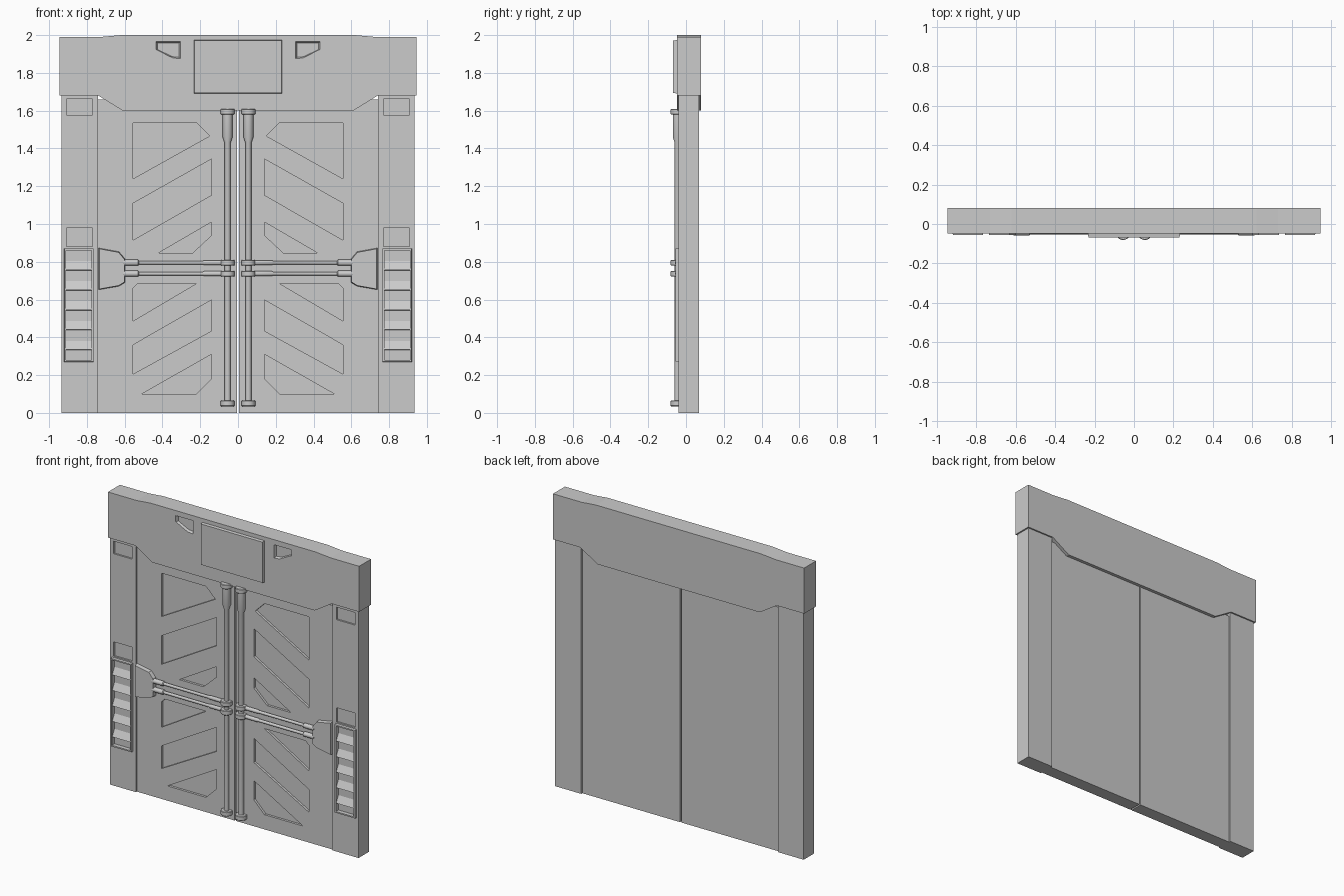
import bpy, bmesh, math
from mathutils import Matrix

if "Cube" in bpy.data.objects:
    bpy.data.objects.remove(bpy.data.objects["Cube"])


def finish(name, bm, mirror=False):
    bmesh.ops.recalc_face_normals(bm, faces=bm.faces)
    me = bpy.data.meshes.new(name)
    bm.to_mesh(me)
    bm.free()
    ob = bpy.data.objects.new(name, me)
    bpy.context.collection.objects.link(ob)
    if mirror:
        ob.modifiers.new("mirror", 'MIRROR').use_mirror_merge = False
    return ob


def add_prism(bm, pts, y0, y1, inset=0.0):
    """Extrude an (x, z) outline from y0 to y1; inset shrinks the y0 end."""
    cx = sum(p[0] for p in pts) / len(pts)
    cz = sum(p[1] for p in pts) / len(pts)
    w = max(p[0] for p in pts) - min(p[0] for p in pts)
    h = max(p[1] for p in pts) - min(p[1] for p in pts)
    sx, sz = 1 - 2 * inset / w, 1 - 2 * inset / h
    a = [bm.verts.new((cx + (x - cx) * sx, y0, cz + (z - cz) * sz)) for x, z in pts]
    b = [bm.verts.new((x, y1, z)) for x, z in pts]
    bm.faces.new(a)
    bm.faces.new(b[::-1])
    for i in range(len(pts)):
        j = (i + 1) % len(pts)
        bm.faces.new((a[j], a[i], b[i], b[j]))


def prisms(name, outlines, y0, y1, inset=0.0, mirror=False):
    bm = bmesh.new()
    for pts in outlines:
        add_prism(bm, pts, y0, y1, inset)
    return finish(name, bm, mirror)


def rect(x0, x1, z0, z1):
    return [(x0, z0), (x1, z0), (x1, z1), (x0, z1)]


def cut(ob, cutter):
    """Subtract the cutter before any mirroring, then delete it."""
    m = ob.modifiers.new("cut", 'BOOLEAN')
    m.operation, m.solver, m.object = 'DIFFERENCE', 'EXACT', cutter
    bpy.context.view_layer.objects.active = ob
    bpy.ops.object.modifier_move_to_index(modifier="cut", index=0)
    bpy.ops.object.modifier_apply(modifier="cut")
    bpy.data.objects.remove(cutter)


def lathe(name, profile, matrix, sides=20):
    """Revolve (radius, height) about z, place it and mirror it to both sides."""
    bm = bmesh.new()
    rings = [[bm.verts.new((r * math.cos(t), r * math.sin(t), h))
              for t in (2 * math.pi * i / sides for i in range(sides))]
             for r, h in profile]
    for lo, hi in zip(rings, rings[1:]):
        for i in range(sides):
            j = (i + 1) % sides
            bm.faces.new((lo[i], lo[j], hi[j], hi[i]))
    bm.faces.new(rings[0][::-1])
    bm.faces.new(rings[-1])
    bm.transform(matrix)
    ob = finish(name, bm, True)
    bpy.ops.object.select_all(action='DESELECT')
    ob.select_set(True)
    bpy.context.view_layer.objects.active = ob
    bpy.ops.object.shade_smooth_by_angle(angle=math.radians(35))
    return ob


# Header beam with two recessed vents
half = [(0.61, 1.60), (0.74, 1.68), (0.945, 1.68), (0.945, 1.99), (0.73, 1.99), (0.62, 2.0)]
header = prisms("header", [half + [(-x, z) for x, z in half[::-1]]], -0.048, 0.08)
vent = [(0.30, 1.97), (0.44, 1.97), (0.44, 1.925), (0.345, 1.875), (0.30, 1.87)]
cut(header, prisms("vent_cutter", [vent, [(-x, z) for x, z in vent[::-1]]], -0.03, -0.06, 0.012))

# Raised plate on the header
prisms("header_plate", [rect(-0.235, 0.235, 1.69, 1.975)], -0.068, -0.04, 0.004)

# Door leaves with slanted recesses
door = prisms("door_leaf", [rect(0.005, 0.75, 0, 1.66)], -0.03, 0.058, mirror=True)
recesses = [
    [(0.22, 1.535), (0.555, 1.535), (0.555, 1.24), (0.15, 1.466)],
    [(0.14, 1.344), (0.555, 1.11), (0.555, 0.915), (0.14, 1.153)],
    [(0.14, 1.01), (0.42, 0.847), (0.24, 0.847), (0.14, 0.94)],
    [(0.22, 0.685), (0.53, 0.685), (0.555, 0.66), (0.555, 0.487)],
    [(0.14, 0.598), (0.555, 0.36), (0.555, 0.206), (0.14, 0.434)],
    [(0.14, 0.31), (0.51, 0.10), (0.22, 0.10), (0.14, 0.18)],
]
cut(door, prisms("recess_cutter", recesses, -0.05, -0.014))

# Side pillars with shallow pockets
pillar = prisms("pillar", [rect(0.74, 0.935, 0, 1.70)], -0.04, 0.07, mirror=True)
pockets = [rect(0.77, 0.907, 1.577, 1.662), rect(0.77, 0.907, 0.88, 0.978),
           rect(0.775, 0.91, 0.28, 0.86)]
cut(pillar, prisms("pocket_cutter", pockets, -0.06, -0.028))

# Louver frame around the lower pocket
frame = prisms("louver_frame", [rect(0.763, 0.921, 0.268, 0.872)], -0.056, -0.035, 0.003, True)
cut(frame, prisms("frame_cutter", [rect(0.775, 0.91, 0.28, 0.86)], -0.08, -0.01))

# Sloped louver slats
bm = bmesh.new()
for i in range(5):
    top = 0.807 - i * 0.1055
    tri = [(-0.026, top), (-0.052, top - 0.05), (-0.026, top - 0.053)]
    ends = [[bm.verts.new((x, y, z)) for y, z in tri] for x in (0.775, 0.91)]
    bm.faces.new(ends[0])
    bm.faces.new(ends[1][::-1])
    for k in range(3):
        j = (k + 1) % 3
        bm.faces.new((ends[0][j], ends[0][k], ends[1][k], ends[1][j]))
finish("louver_slats", bm, True)

# Clamp blocks where the horizontal rods meet the pillars
prisms("clamp_block", [[(0.74, 0.874), (0.63, 0.854), (0.597, 0.815), (0.597, 0.69),
                        (0.63, 0.67), (0.74, 0.651)]], -0.056, -0.025, 0.005, True)

# Vertical lock rods with a thick upper sleeve
Y = -0.044
lathe("vertical_rod", [(0.016, 0.04), (0.016, 1.43), (0.026, 1.46), (0.026, 1.60)],
      Matrix.Translation((0.055, Y, 0)))

# Collars on the vertical rods
for z in (0.05, 0.737, 0.795, 1.595):
    lathe("rod_collar", [(0.034, -0.015), (0.037, -0.012), (0.037, 0.012), (0.034, 0.015)],
          Matrix.Translation((0.055, Y, z)))

# Paired horizontal rods with sleeves at each end
for z in (0.737, 0.795):
    lathe("horizontal_rod", [(0.013, 0.06), (0.013, 0.18), (0.010, 0.185), (0.010, 0.525),
                             (0.016, 0.53), (0.016, 0.61)],
          Matrix.Translation((0, -0.042, z)) @ Matrix.Rotation(math.pi / 2, 4, 'Y'), 16)
